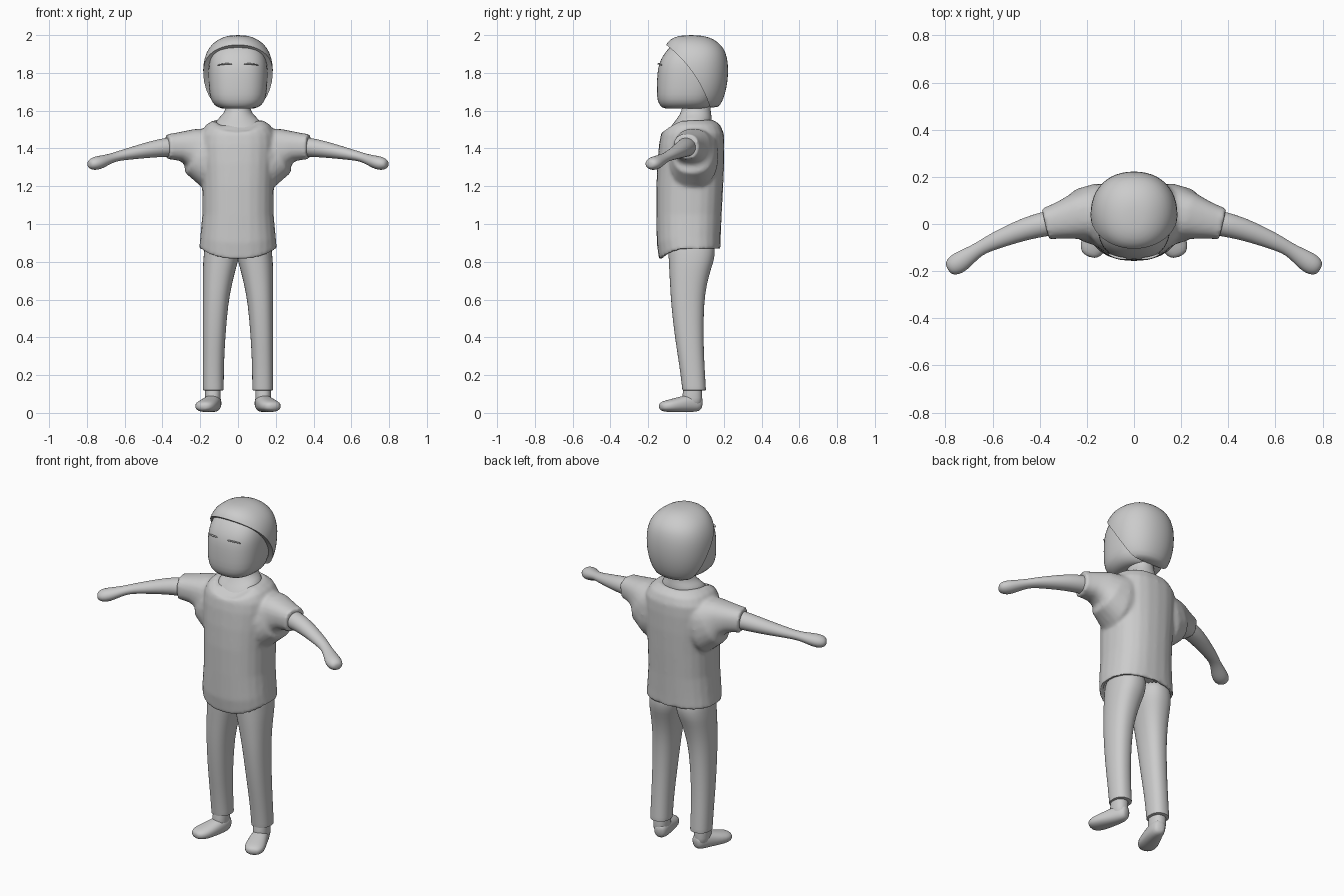
import bpy, bmesh, math
from mathutils import Vector


def loft(bm, rings, power=2.0, seg=24):
    """Skin closed rings (centre, u, v, front_dip) into a capped tube."""
    loops = []
    for c, u, v, dip in rings:
        loop = []
        for i in range(seg):
            a = 2 * math.pi * i / seg
            ca, sa = math.cos(a), math.sin(a)
            p = c + u * math.copysign(abs(ca) ** (2 / power), ca) + v * math.copysign(abs(sa) ** (2 / power), sa)
            p.z -= dip * max(0.0, -sa) ** 2
            loop.append(bm.verts.new(p))
        loops.append(loop)
    for a, b in zip(loops, loops[1:]):
        for i in range(seg):
            j = (i + 1) % seg
            bm.faces.new((a[i], a[j], b[j], b[i]))
    bm.faces.new(loops[0])
    bm.faces.new(loops[-1])
    bmesh.ops.recalc_face_normals(bm, faces=bm.faces[:])


def stack(rows):
    """Level rings from (z, centre x, half width, front y, back y, front dip)."""
    return [(Vector((cx, (y0 + y1) / 2, z)), Vector((hx, 0, 0)), Vector((0, (y1 - y0) / 2, 0)), d)
            for z, cx, hx, y0, y1, d in rows]


def path(rows):
    """Rings across a path from (x, y, z, sideways radius, upright radius)."""
    pts = [Vector(r[:3]) for r in rows]
    out = []
    for i, r in enumerate(rows):
        t = (pts[min(i + 1, len(pts) - 1)] - pts[max(i - 1, 0)]).normalized()
        side = t.cross(Vector((0, 0, 1))).normalized()
        out.append((pts[i], side * r[3], side.cross(t) * r[4], 0))
    return out


def make(name, parts, power=2.0):
    bm = bmesh.new()
    for rings in parts:
        loft(bm, rings, power)
    me = bpy.data.meshes.new(name)
    bm.to_mesh(me)
    bm.free()
    ob = bpy.data.objects.new(name, me)
    bpy.context.collection.objects.link(ob)
    return ob


def finish(ob, subdivide=True, mirror=False, cutter=None):
    if subdivide:
        ob.modifiers.new("subdivide", 'SUBSURF').levels = 1
    if cutter:
        m = ob.modifiers.new("cut", 'BOOLEAN')
        m.operation, m.object, m.solver = 'DIFFERENCE', cutter, 'EXACT'
    if mirror:
        m = ob.modifiers.new("mirror", 'MIRROR')
        m.use_mirror_merge = False
    bpy.context.view_layer.update()
    dg = bpy.context.evaluated_depsgraph_get()
    me = bpy.data.meshes.new_from_object(ob.evaluated_get(dg))
    ob.modifiers.clear()
    ob.data = me
    me.shade_smooth()
    me.set_sharp_from_angle(angle=math.radians(50))


# Shirt: torso with hollow hem, fused with two flared sleeves
torso = stack([
    (.94, 0, .175, -.12, .155, .03), (.87, 0, .186, -.123, .163, .055),
    (.868, 0, .206, -.143, .182, .057), (.93, 0, .2, -.155, .184, .03),
    (1.05, 0, .189, -.157, .189, 0), (1.2, 0, .19, -.157, .197, 0),
    (1.32, 0, .197, -.152, .202, 0), (1.42, 0, .202, -.143, .203, 0),
    (1.48, 0, .197, -.134, .2, .01), (1.525, 0, .17, -.127, .182, .035),
    (1.55, 0, .13, -.115, .148, .065)])
sleeve = [(.1, .04, 1.37, .13, .16), (.17, .04, 1.36, .13, .165), (.21, .04, 1.386, .115, .135),
          (.25, .03, 1.407, .097, .1), (.3, .018, 1.411, .082, .078), (.35, .006, 1.41, .071, .069),
          (.375, 0, 1.409, .069, .068)]
shirt = make("shirt", [torso, path(sleeve), path([(-r[0],) + r[1:] for r in sleeve])], 2.4)
rm = shirt.modifiers.new("fuse", 'REMESH')
rm.mode, rm.voxel_size = 'VOXEL', .01
sm = shirt.modifiers.new("soften", 'SMOOTH')
sm.factor, sm.iterations = .5, 6
finish(shirt, subdivide=False)

# Neck and bare chest inside the scoop neckline
finish(make("neck", [stack([
    (1.5, 0, .125, -.105, .135, .06), (1.545, 0, .12, -.103, .137, .055),
    (1.565, 0, .098, -.065, .137, .03), (1.59, 0, .072, -.028, .132, .005),
    (1.62, 0, .065, -.02, .13, 0), (1.66, 0, .065, -.02, .13, 0)])], 2.1))

# Head
finish(make("head", [stack([
    (1.61, 0, .07, -.1, .1, 0), (1.614, 0, .105, -.128, .12, 0), (1.64, 0, .138, -.148, .14, 0),
    (1.68, 0, .152, -.157, .16, 0), (1.76, 0, .158, -.155, .18, 0), (1.82, 0, .158, -.151, .18, 0),
    (1.87, 0, .152, -.137, .17, 0), (1.92, 0, .132, -.104, .15, 0),
    (1.96, 0, .09, -.06, .12, 0), (1.975, 0, .04, -.01, .08, 0)])], 2.5))

# Hair: cap shape with the face opening cut away by a wide cylinder
bpy.ops.mesh.primitive_cylinder_add(vertices=128, radius=.68, depth=1, location=(0, -.52, 1.41),
                                    rotation=(0, math.pi / 2, 0))
cutter = bpy.context.object
cutter.name, cutter.hide_render = "hair_cutter", True
finish(make("hair", [stack([
    (1.615, 0, .11, -.05, .163, 0), (1.625, 0, .142, -.1, .182, 0), (1.68, 0, .17, -.13, .207, 0),
    (1.75, 0, .184, -.14, .222, 0), (1.82, 0, .188, -.15, .226, 0), (1.88, 0, .18, -.135, .22, 0),
    (1.93, 0, .158, -.115, .203, 0), (1.965, 0, .125, -.1, .168, 0),
    (1.99, 0, .08, -.065, .125, 0), (2.0, 0, .035, -.01, .065, 0)])], 2.2), cutter=cutter)
bpy.data.objects.remove(cutter)

# Narrow closed eyes
finish(make("eyes", [path([
    (.03, -.146, 1.846, .004, .002), (.05, -.147, 1.849, .006, .004),
    (.085, -.139, 1.846, .006, .004), (.11, -.126, 1.84, .004, .002)])]), mirror=True)

# Arms with mitten hands
finish(make("arms", [path([
    (.3, .015, 1.41, .055, .052), (.38, 0, 1.407, .053, .051), (.46, -.02, 1.395, .048, .044),
    (.55, -.055, 1.377, .04, .034), (.62, -.085, 1.363, .033, .027), (.66, -.108, 1.352, .029, .024),
    (.7, -.135, 1.338, .037, .029), (.735, -.16, 1.325, .045, .036),
    (.765, -.178, 1.318, .043, .035), (.785, -.189, 1.316, .03, .023),
    (.79, -.192, 1.316, .012, .01)])]), mirror=True)

# Trouser legs
finish(make("trouser_legs", [stack([
    (.92, .085, .09, -.09, .15, 0), (.86, .085, .094, -.095, .155, 0), (.81, .091, .094, -.092, .15, 0),
    (.76, .099, .087, -.09, .132, 0), (.68, .109, .077, -.085, .11, 0), (.58, .119, .067, -.08, .095, 0),
    (.4, .127, .06, -.06, .092, 0), (.25, .131, .056, -.035, .098, 0), (.125, .131, .056, -.02, .106, 0),
    (.12, .131, .056, -.02, .106, 0), (.119, .131, .052, -.017, .102, 0)])], 2.3), mirror=True)

# Feet turned slightly outwards, with ankles
finish(make("feet", [
    path([(.118, .086, .05, .02, .025), (.122, .072, .052, .036, .044), (.13, .03, .053, .044, .049),
          (.15, -.03, .044, .052, .041), (.17, -.085, .037, .058, .034),
          (.186, -.122, .034, .047, .027), (.192, -.139, .033, .022, .014)]),
    stack([(.03, .133, .04, -.02, .085, 0), (.08, .133, .042, -.022, .087, 0),
           (.13, .133, .042, -.013, .085, 0), (.2, .133, .04, -.01, .08, 0)])], 2.3), mirror=True)
